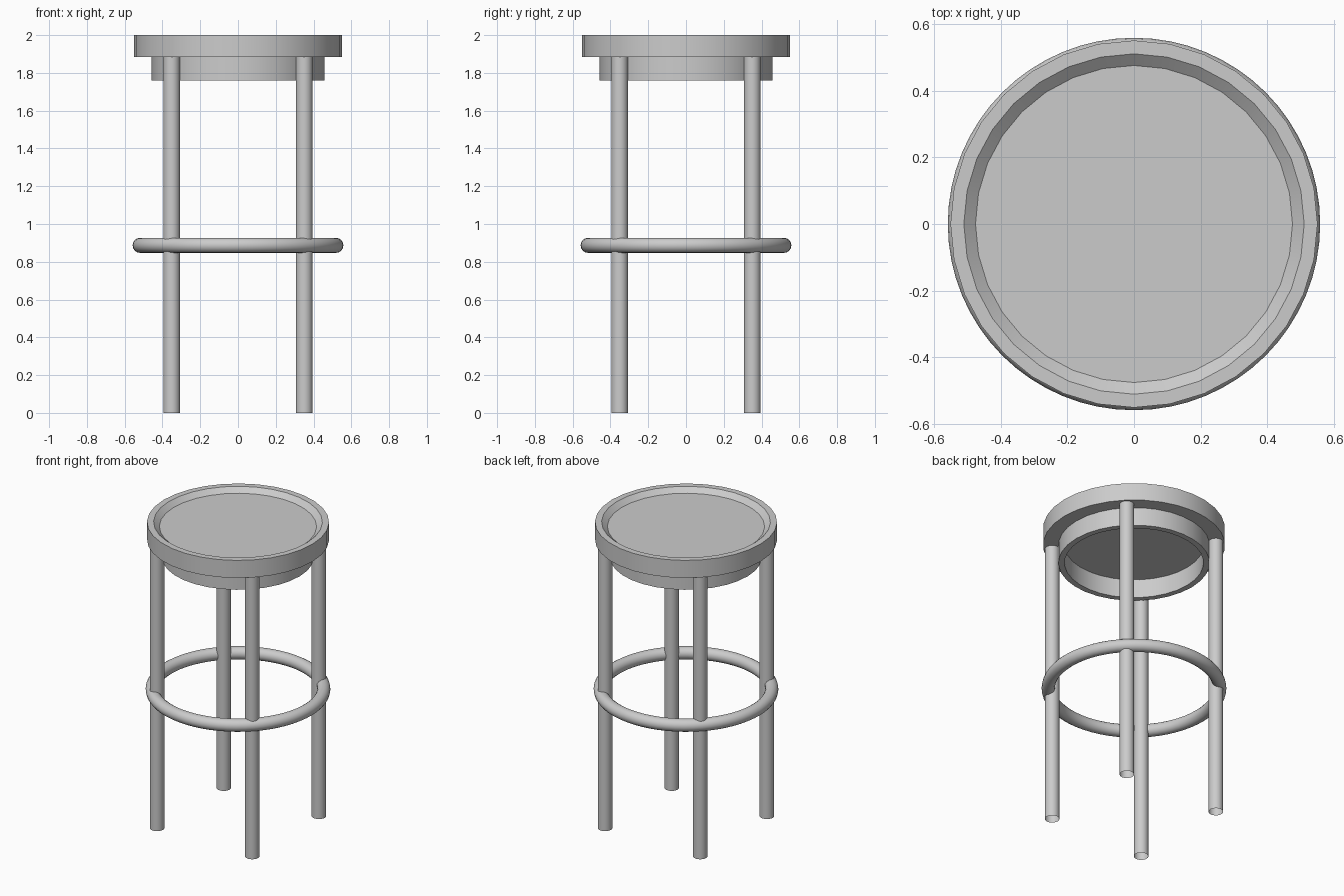
import bpy
import bmesh
import math

if "Cube" in bpy.data.objects:
    bpy.data.objects.remove(bpy.data.objects["Cube"])


def smooth(obj):
    bpy.ops.object.select_all(action='DESELECT')
    obj.select_set(True)
    bpy.context.view_layer.objects.active = obj
    bpy.ops.object.shade_smooth_by_angle(angle=math.radians(30))


def lathe(name, profile, steps):
    """Revolve an (r, z) profile around the z axis."""
    bm = bmesh.new()
    verts = [bm.verts.new((r, 0, z)) for r, z in profile]
    edges = [bm.edges.new(pair) for pair in zip(verts, verts[1:])]
    bmesh.ops.spin(bm, geom=verts + edges, cent=(0, 0, 0), axis=(0, 0, 1),
                   angle=math.tau, steps=steps)
    bmesh.ops.remove_doubles(bm, verts=bm.verts[:], dist=1e-4)
    bmesh.ops.recalc_face_normals(bm, faces=bm.faces[:])
    mesh = bpy.data.meshes.new(name)
    bm.to_mesh(mesh)
    bm.free()
    obj = bpy.data.objects.new(name, mesh)
    bpy.context.collection.objects.link(obj)
    smooth(obj)
    return obj


# Round seat: dished top, raised rim and hollow apron underneath
lathe("seat", [(0, 1.97), (0.475, 1.97), (0.51, 2.0), (0.55, 2.0),
               (0.55, 1.883), (0.457, 1.883), (0.457, 1.761),
               (0.42, 1.761), (0.42, 1.885), (0, 1.885)], 32)

# Four straight tubular legs, open at the ends
LEG_TOP = 1.884
for side, sx in (("left", -1), ("right", 1)):
    for end, sy in (("front", -1), ("back", 1)):
        bpy.ops.mesh.primitive_cylinder_add(
            vertices=24, radius=0.044, depth=LEG_TOP, end_fill_type='NOTHING',
            location=(0.351 * sx, 0.351 * sy, LEG_TOP / 2))
        leg = bpy.context.object
        leg.name = f"{end}_{side}_leg"
        smooth(leg)

# Foot ring joining the legs
bpy.ops.mesh.primitive_torus_add(
    major_radius=0.518, minor_radius=0.04, major_segments=64,
    minor_segments=16, location=(0, 0, 0.887))
ring = bpy.context.object
ring.name = "foot_ring"
smooth(ring)
